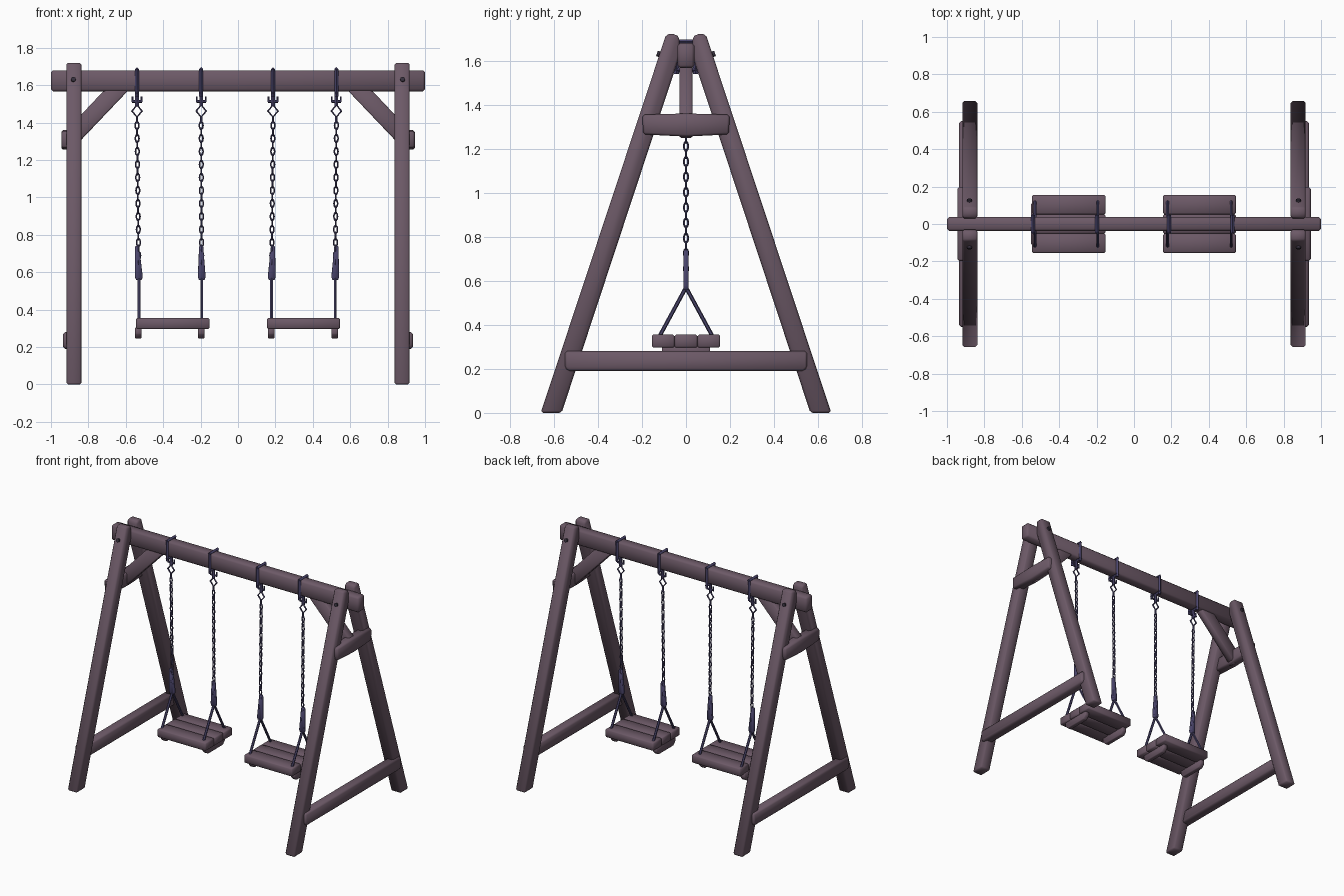
import bpy, bmesh, math
from mathutils import Vector, Matrix

if "Cube" in bpy.data.objects:
    bpy.data.objects.remove(bpy.data.objects["Cube"])


def material(name, rgb):
    m = bpy.data.materials.new(name)
    m.diffuse_color = (*rgb, 1)
    m.use_nodes = True
    m.node_tree.nodes["Principled BSDF"].inputs["Base Color"].default_value = m.diffuse_color
    return m


WOOD = material("mauve wood", (0.150, 0.100, 0.135))
METAL = material("blue violet metal", (0.070, 0.060, 0.150))
DARK = material("dark bolt metal", (0.035, 0.028, 0.045))


def finish(name, bm, mat, bevel=0.0):
    bmesh.ops.recalc_face_normals(bm, faces=bm.faces[:])
    if bevel:
        bmesh.ops.bevel(bm, geom=bm.edges[:], offset=bevel, segments=1,
                        affect='EDGES', clamp_overlap=True)
    me = bpy.data.meshes.new(name)
    bm.to_mesh(me)
    bm.free()
    me.materials.append(mat)
    ob = bpy.data.objects.new(name, me)
    bpy.context.collection.objects.link(ob)
    bpy.ops.object.select_all(action='DESELECT')
    ob.select_set(True)
    bpy.context.view_layer.objects.active = ob
    bpy.ops.object.shade_smooth_by_angle(angle=math.radians(55))
    return ob


def prism(name, pts, axis, lo, hi, mat, bevel=0.0):
    """Extrude a 2D outline: axis 'x' takes (y, z) points, axis 'y' takes (x, z)."""
    bm = bmesh.new()
    place = (lambda p, d: (d, p[0], p[1])) if axis == 'x' else (lambda p, d: (p[0], d, p[1]))
    a = [bm.verts.new(place(p, lo)) for p in pts]
    b = [bm.verts.new(place(p, hi)) for p in pts]
    bm.faces.new(a)
    bm.faces.new(b)
    for i in range(len(pts)):
        j = (i + 1) % len(pts)
        bm.faces.new((a[i], a[j], b[j], b[i]))
    return finish(name, bm, mat, bevel)


def box(name, x0, x1, y0, y1, z0, z1, mat, bevel=0.0):
    return prism(name, [(y0, z0), (y1, z0), (y1, z1), (y0, z1)], 'x', x0, x1, mat, bevel)


def rod(bm, p, q, r1, r2=None, sides=8):
    p, q = Vector(p), Vector(q)
    d = q - p
    mat = Matrix.Translation((p + q) / 2) @ d.to_track_quat('Z', 'Y').to_matrix().to_4x4()
    bmesh.ops.create_cone(bm, cap_ends=True, segments=sides, radius1=r1,
                          radius2=r1 if r2 is None else r2, depth=d.length, matrix=mat)


def ring(bm, centre, half_w, half_h, thick, across_y, steps=10, sides=5):
    """Closed oval link standing upright, facing y or x."""
    loops = []
    for i in range(steps):
        t = 2 * math.pi * i / steps
        c, s = math.cos(t), math.sin(t)
        loop = []
        for k in range(sides):
            u = 2 * math.pi * k / sides
            o = thick * math.cos(u)
            a, h, w = (half_w + o) * c, (half_h + o) * s, thick * math.sin(u)
            off = (w, a, h) if across_y else (a, w, h)
            loop.append(bm.verts.new(Vector(centre) + Vector(off)))
        loops.append(loop)
    for i in range(steps):
        m, n = loops[i], loops[(i + 1) % steps]
        for k in range(sides):
            j = (k + 1) % sides
            bm.faces.new((m[k], m[j], n[j], n[k]))


# Top beam
box("top_beam", -1, 1, -0.038, 0.038, 1.567, 1.68, WOOD, 0.012)

for sx, side in ((-1, "left"), (1, "right")):
    # A-frame legs and their bolts
    for sy, end in ((-1, "front"), (1, "back")):
        outline = [(0.66, 0), (0.565, 0), (0.03, 1.62), (0.03, 1.705), (0.045, 1.72), (0.09, 1.72)]
        prism(f"{side}_{end}_leg", [(sy * y, z) for y, z in outline], 'x',
              sx * 0.837, sx * 0.918, WOOD, 0.010)
        bm = bmesh.new()
        rod(bm, (sx * 0.88, sy * 0.07, 1.613), (sx * 0.88, sy * 0.132, 1.633), 0.013)
        finish(f"{side}_{end}_bolt", bm, DARK)
    # Cross rails tying the legs
    prism(f"{side}_lower_rail", [(-0.535, 0.19), (0.535, 0.19), (0.55, 0.205), (0.55, 0.28), (-0.55, 0.28),
                                 (-0.55, 0.205)], 'x', sx * 0.865, sx * 0.935, WOOD, 0.010)
    prism(f"{side}_upper_rail", [(-0.195, 1.265), (0, 1.255), (0.195, 1.265), (0.198, 1.355), (0, 1.36),
                                 (-0.198, 1.355)], 'x', sx * 0.875, sx * 0.945, WOOD, 0.010)
    # Diagonal knee brace
    prism(f"{side}_knee_brace", [(sx * x, z) for x, z in
                                 ((0.56, 1.60), (0.69, 1.60), (0.93, 1.345), (0.90, 1.243))],
          'y', -0.03, 0.03, WOOD, 0.008)


def hanger(name, x, rod_x):
    # Strap round the beam
    bm = bmesh.new()
    for s in (-1, 1):
        rod(bm, (x, s * 0.043, 1.54), (x, s * 0.043, 1.686), 0.011, sides=4)
    for z in (1.686, 1.558):
        rod(bm, (x, -0.048, z), (x, 0.048, z), 0.011, sides=4)
    finish(name + "_beam_strap", bm, METAL)
    # Hook and diamond shackle
    bm = bmesh.new()
    rod(bm, (x, 0, 1.56), (x, 0, 1.49), 0.011, sides=6)
    rod(bm, (x - 0.026, 0, 1.513), (x + 0.026, 0, 1.513), 0.008, sides=6)
    for s in (-1, 1):
        rod(bm, (x + s * 0.024, 0, 1.51), (x + s * 0.024, 0, 1.54), 0.005, sides=6)
    ring(bm, (x, 0, 1.462), 0.026, 0.032, 0.006, False, steps=4)
    rod(bm, (x, 0, 1.435), (x, 0, 1.395), 0.007, sides=6)
    finish(name + "_hook", bm, METAL)
    # Chain of alternating links
    bm = bmesh.new()
    n = 23
    top, bottom = 1.385, 0.62
    for i in range(n):
        z = top + (bottom - top) * i / (n - 1)
        ring(bm, (x + (rod_x - x) * i / n, 0, z), 0.0095, 0.021, 0.0048, i % 2 == 1)
    finish(name + "_chain", bm, METAL)
    # Tapered sleeve, then two spreader rods to the seat
    prism(name + "_sleeve", [(x - 0.011, 0.74), (x + 0.011, 0.74), (rod_x + 0.021, 0.575),
                             (rod_x + 0.015, 0.558), (rod_x - 0.015, 0.558), (rod_x - 0.021, 0.575)],
          'y', -0.011, 0.011, METAL, 0.003)
    bm = bmesh.new()
    for s in (-1, 1):
        rod(bm, (rod_x, 0, 0.57), (rod_x, s * 0.122, 0.345), 0.009, sides=6)
    finish(name + "_spreader", bm, METAL)


# Two swings: hangers, seat boards and battens
for side, x0, x1, chains, rods in (
        ("left", -0.545, -0.152, (-0.54, -0.197), (-0.53, -0.194)),
        ("right", 0.155, 0.545, (0.187, 0.526), (0.180, 0.520))):
    for k, which in enumerate(("outer" if side == "left" else "inner",
                               "inner" if side == "left" else "outer")):
        hanger(f"{side}_swing_{which}", chains[k], rods[k])
        b = rods[k] - 0.003
        prism(f"{side}_seat_{which}_batten", [(-0.085, 0.245), (0.085, 0.245), (0.11, 0.27), (0.11, 0.305),
                                              (-0.11, 0.305), (-0.11, 0.27)], 'x',
              b - 0.017, b + 0.017, WOOD, 0.004)
    for k, part in enumerate(("front", "middle", "back")):
        y = -0.155 + k * 0.1035
        box(f"{side}_seat_{part}_board", x0, x1, y, y + 0.103, 0.296, 0.356, WOOD, 0.007)
